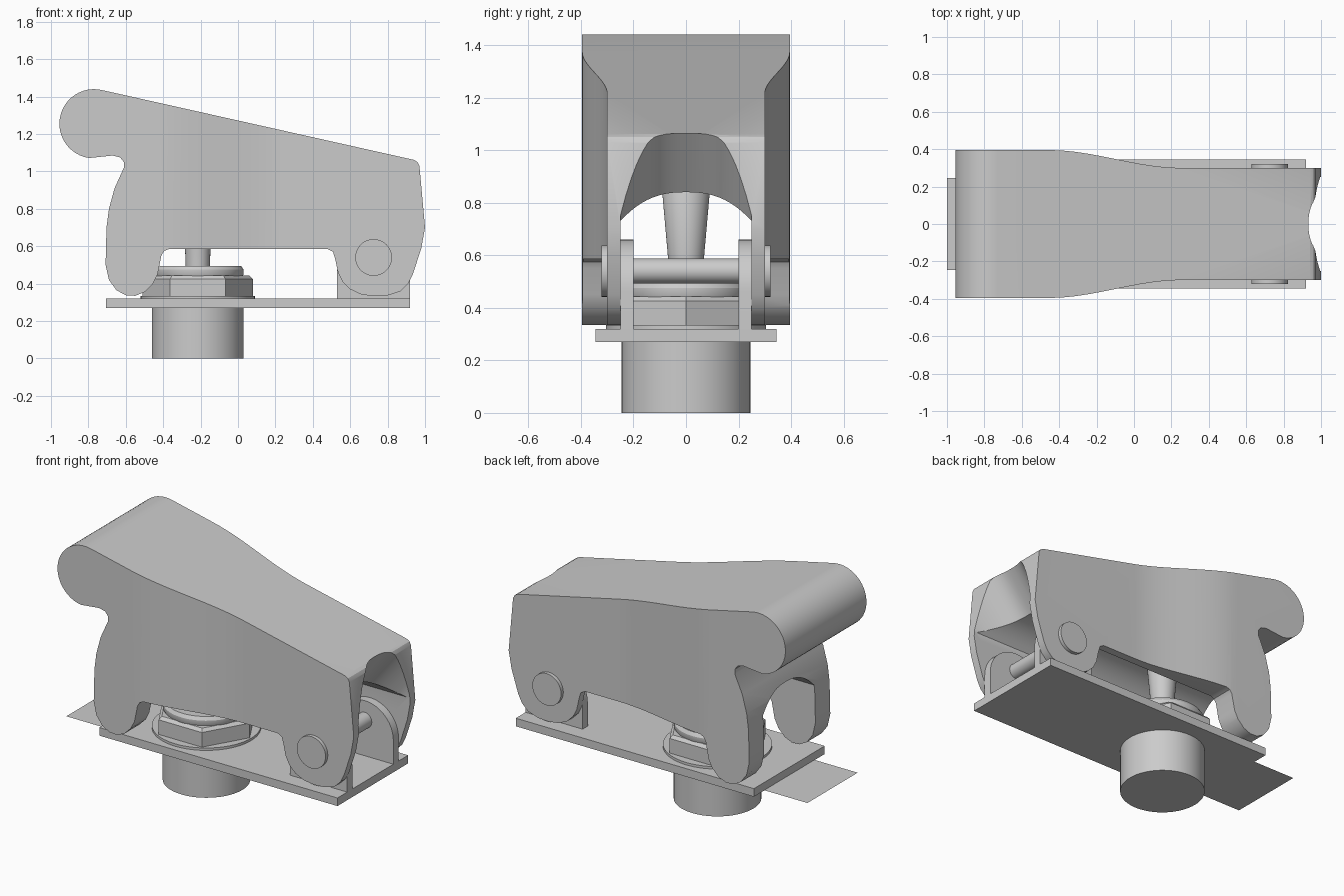
import bpy, bmesh, math
from mathutils import Vector

old = bpy.data.objects.get("Cube")
if old:
    bpy.data.objects.remove(old, do_unlink=True)


def make_object(name, bm, smooth=True):
    bmesh.ops.recalc_face_normals(bm, faces=bm.faces)
    mesh = bpy.data.meshes.new(name)
    bm.to_mesh(mesh)
    bm.free()
    obj = bpy.data.objects.new(name, mesh)
    bpy.context.collection.objects.link(obj)
    if smooth:
        shade(obj)
    return obj


def activate(obj):
    bpy.ops.object.select_all(action='DESELECT')
    obj.select_set(True)
    bpy.context.view_layer.objects.active = obj


def shade(obj):
    activate(obj)
    bpy.ops.object.shade_smooth_by_angle(angle=math.radians(30))


def loft(name, rings, smooth=True):
    """Join closed rings of points into a capped solid."""
    bm = bmesh.new()
    loops = [[bm.verts.new(p) for p in ring] for ring in rings]
    for a, b in zip(loops, loops[1:]):
        for i in range(len(a)):
            j = (i + 1) % len(a)
            bm.faces.new((a[i], a[j], b[j], b[i]))
    bm.faces.new(loops[0])
    bm.faces.new(loops[-1])
    return make_object(name, bm, smooth)


def prism(name, points, axis, start, end, smooth=True):
    """Extrude a 2D outline along one axis."""
    def place(p, d):
        v = list(p)
        v.insert(axis, d)
        return Vector(v)
    return loft(name, [[place(p, d) for p in points] for d in (start, end)], smooth)


def turned(name, profile, centre_x, sides=48):
    """Stack of circles given as (radius, height)."""
    angles = [math.tau * i / sides for i in range(sides)]
    return loft(name, [[(centre_x + r * math.cos(a), r * math.sin(a), z) for a in angles]
                       for r, z in profile])


def arc(cx, cz, r, start, end, steps):
    angles = [math.radians(start + (end - start) * i / steps) for i in range(steps + 1)]
    return [(cx + r * math.cos(a), cz + r * math.sin(a)) for a in angles]


def boolean(obj, cutter, operation):
    mod = obj.modifiers.new("cut", 'BOOLEAN')
    mod.operation = operation
    mod.solver = 'EXACT'
    mod.object = cutter
    activate(obj)
    bpy.ops.object.modifier_apply(modifier=mod.name)
    bpy.data.objects.remove(cutter, do_unlink=True)


# Flip cover: side silhouette with rounded grip, hinge lobe and front legs
side = arc(-.77, 1.255, .185, 262, 77, 24)
side += [(.94, 1.062), (.96, 1.05), (.97, 1.03), (1, .7), (.98, .59), (.935, .45)]
side += [(.91, .40), (.87, .36), (.80, .337), (.73, .333), (.66, .342), (.60, .37),
         (.56, .41), (.535, .46), (.52, .53), (.508, .57), (.48, .585)]
side += [(-.37, .585), (-.395, .575), (-.41, .55), (-.43, .45), (-.455, .40),
         (-.50, .355), (-.55, .335), (-.60, .338), (-.65, .365), (-.69, .42), (-.708, .50),
         (-.703, .70), (-.69, .80), (-.66, .91), (-.61, 1.02), (-.61, 1.05),
         (-.63, 1.075), (-.67, 1.085)]
cover = prism("flip_cover", side, 1, -.5, .5, False)

# Plan outline narrows smoothly toward the hinge
edge = [(-1.2, .395)]
for i in range(17):
    t = i / 16
    edge.append((-.45 + .7 * t, .395 - .095 * t * t * (3 - 2 * t)))
edge.append((1.2, .30))
outline = edge + [(x, -y) for x, y in reversed(edge)]
boolean(cover, prism("plan_cutter", outline, 2, .1, 1.7, False), 'INTERSECT')


# Arched channel under the cover
def ceiling(y):
    return .84 - .11 * abs(y / .25) ** 2.5


ys = [-.25 + .5 * i / 24 for i in range(25)]
arch = [(-.25, .1)] + [(y, ceiling(y)) for y in ys] + [(.25, .1)]
boolean(cover, prism("channel_cutter", arch, 0, -1.3, 1.3, False), 'DIFFERENCE')

# Scooped opening at the hinge end
sections = []
for y in ys:
    x, z = .76 + .22 * abs(y / .25) ** 3, ceiling(y)
    sections.append([(x - .077, y, z - .1), (x + .34, y, z + .44),
                     (1.5, y, z + .44), (1.5, y, z - .1)])
boolean(cover, loft("scoop_cutter", sections, False), 'DIFFERENCE')
shade(cover)

# Base plate and thin tongue
prism("base_plate", [(-.705, -.345), (.92, -.345), (.92, .345), (-.705, .345)], 2, .27, .32)
bm = bmesh.new()
bm.faces.new([bm.verts.new((x, y, .272))
              for x, y in ((-1, -.245), (-.6, -.245), (-.6, .245), (-1, .245))])
make_object("tongue", bm)

# Hinge brackets, pin and pin heads
bracket = [(.53, .30)] + arc(.725, .465, .195, 180, 0, 24) + [(.92, .30)]
disc = arc(.725, .54, .098, 0, 352.5, 47)
for label, s in (("left", 1), ("right", -1)):
    prism("hinge_bracket_" + label, bracket, 1, s * .20, s * .25)
    prism("pin_head_" + label, disc, 1, s * .29, s * .322)
prism("hinge_pin", arc(.725, .54, .048, 0, 348.75, 31), 1, -.30, .30)

# Switch body, washer, nut, collar and lever
cx = -.215
turned("switch_body", [(.245, 0), (.245, .28)], cx, 64)
turned("washer", [(.305, .315), (.305, .335)], cx, 64)
nut = turned("hex_nut", [(.295, .33), (.295, .425), (.275, .443)], cx, 6)
turned("collar", [(.235, .43), (.245, .45), (.245, .475), (.232, .495)], cx, 64)
turned("lever", [(.064, .48), (.068, .585), (.09, .835), (.075, .87), (.04, .89)], cx)
